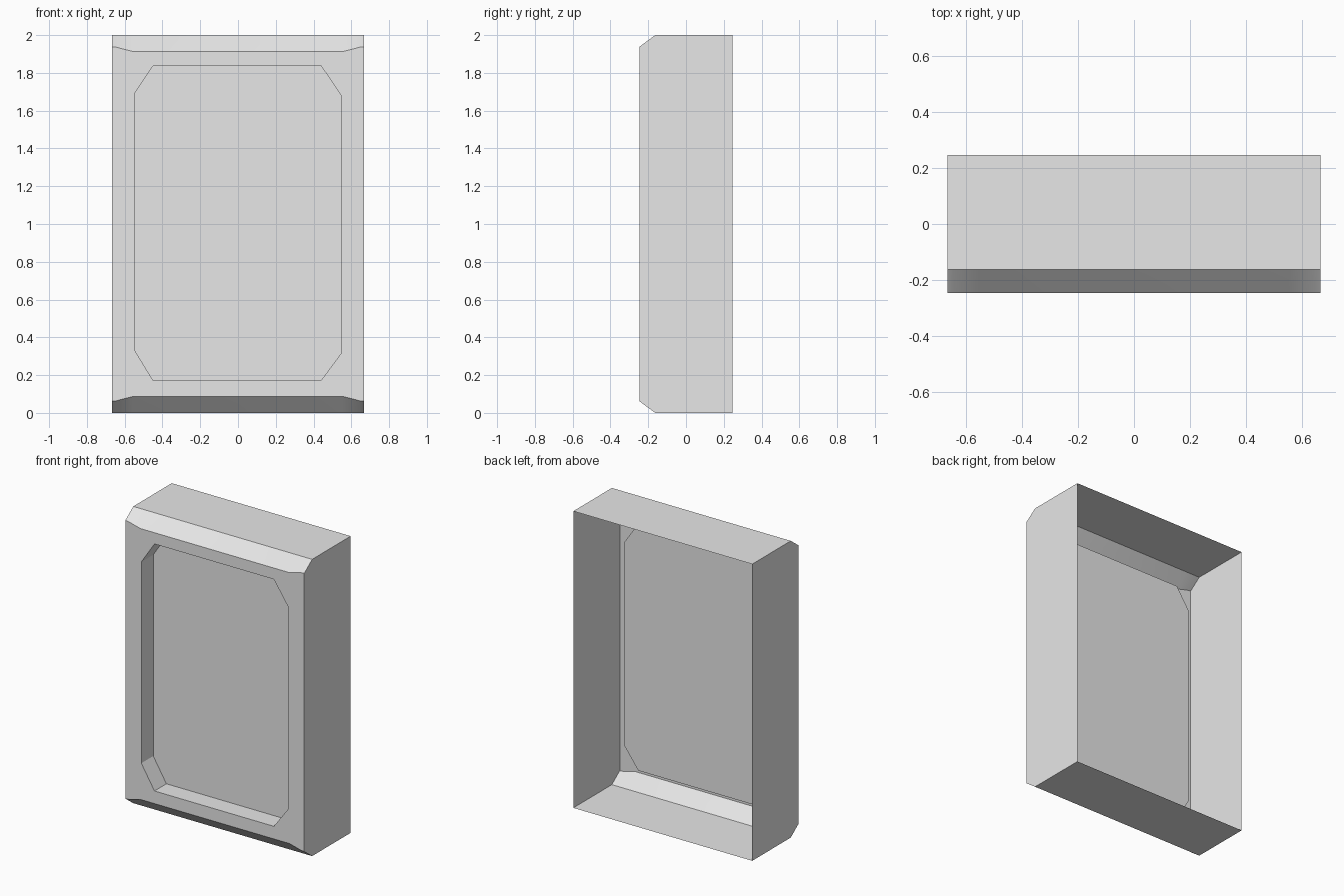
import bpy
import bmesh
import math

default_cube = bpy.data.objects.get("Cube")
if default_cube:
    bpy.data.objects.remove(default_cube, do_unlink=True)

WIDTH, HEIGHT = 0.667, 2.0             # half width, full height
BACK, FRONT = 0.247, -0.247
BEVEL_Y, PANEL_Y = -0.163, -0.12       # start of the bevels, depth of the panel

grey = bpy.data.materials.new("plain grey")
grey.use_nodes = True
colour = (0.8, 0.8, 0.8, 1)
grey.diffuse_color = colour
grey.node_tree.nodes["Principled BSDF"].inputs["Base Color"].default_value = colour


def make_object(name, bm):
    bmesh.ops.remove_doubles(bm, verts=bm.verts, dist=0.0005)
    bmesh.ops.recalc_face_normals(bm, faces=bm.faces)
    mesh = bpy.data.meshes.new(name)
    bm.to_mesh(mesh)
    bm.free()
    mesh.materials.append(grey)
    obj = bpy.data.objects.new(name, mesh)
    bpy.context.collection.objects.link(obj)
    return obj


def add_face(bm, points):
    return bm.faces.new([bm.verts.new(p) for p in points])


def add_loop(bm, points, y):
    verts = [bm.verts.new((x, y, z)) for x, z in points]
    return [bm.edges.new((a, b)) for a, b in zip(verts, verts[1:] + verts[:1])]


# Front edge of the bevels: slightly shallower toward the corners
half_line = [(WIDTH, 0.062), (0.645, 0.064), (0.556, 0.087)]
bottom_line = [(-x, z) for x, z in half_line] + half_line[::-1]
top_line = [(x, HEIGHT - z) for x, z in bottom_line]

# Outline of the recess, with cut corners
recess = [(-0.548, 0.333), (-0.45, 0.172), (0.44, 0.172), (0.548, 0.318),
          (0.548, 1.678), (0.44, 1.837), (-0.45, 1.837), (-0.548, 1.69)]

bm = bmesh.new()

# Side walls
edge_z = half_line[0][1]
side = [(BACK, 0), (BEVEL_Y, 0), (FRONT, edge_z),
        (FRONT, HEIGHT - edge_z), (BEVEL_Y, HEIGHT), (BACK, HEIGHT)]
for x in (-WIDTH, WIDTH):
    add_face(bm, [(x, y, z) for y, z in side])

# Top and bottom walls with their bevels
for z, line in ((0, bottom_line), (HEIGHT, top_line)):
    rear = [(x, BEVEL_Y, z) for x, _ in line]
    add_face(bm, rear + [(WIDTH, BACK, z), (-WIDTH, BACK, z)])
    for i in range(len(line) - 1):
        (xa, za), (xb, zb) = line[i], line[i + 1]
        add_face(bm, [rear[i], rear[i + 1], (xb, FRONT, zb), (xa, FRONT, za)])

# Flat front frame around the recess
rim = add_loop(bm, bottom_line + top_line[::-1], FRONT)
rim += add_loop(bm, recess, FRONT)
bmesh.ops.triangle_fill(bm, edges=rim, use_beauty=True, normal=(0, -1, 0))

# Recess walls and panel
for (xa, za), (xb, zb) in zip(recess, recess[1:] + recess[:1]):
    add_face(bm, [(xa, FRONT, za), (xb, FRONT, zb), (xb, PANEL_Y, zb), (xa, PANEL_Y, za)])
add_face(bm, [(x, PANEL_Y, z) for x, z in recess])

shell = make_object("open_back_panel_shell", bm)
bpy.ops.object.select_all(action="DESELECT")
shell.select_set(True)
bpy.context.view_layer.objects.active = shell
bpy.ops.object.shade_smooth_by_angle(angle=math.radians(25))
